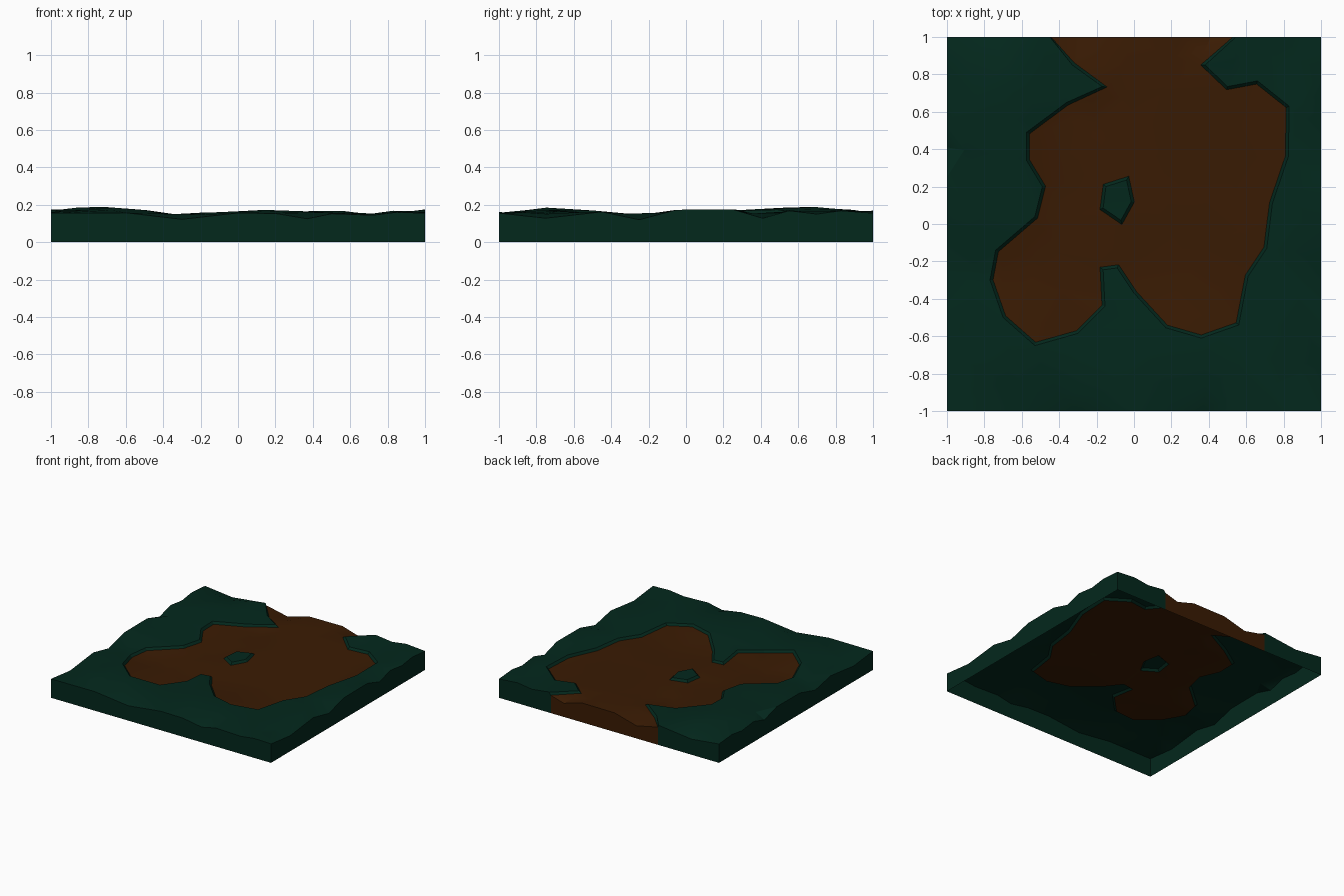
import bpy, bmesh, math, random
from mathutils import Vector
from mathutils.geometry import delaunay_2d_cdt

cube = bpy.data.objects.get("Cube")
if cube:
    bpy.data.objects.remove(cube)
random.seed(4)


def make_material(name, color):
    mat = bpy.data.materials.new(name)
    mat.use_nodes = True
    mat.diffuse_color = (*color, 1)
    mat.node_tree.nodes["Principled BSDF"].inputs["Base Color"].default_value = (*color, 1)
    return mat


GRASS, DIRT = 0, 1
materials = [make_material("dark green grass", (.001, .021, .012)),
             make_material("brown dirt", (.042, .011, .001))]

# Border of the dirt clearing, from the back edge round to the back edge again
border = [Vector(p) for p in (
    (-.46, 1), (-.33, .85), (-.17, .735), (-.36, .65), (-.575, .49), (-.575, .34),
    (-.49, .2), (-.53, .04), (-.74, -.14), (-.77, -.3), (-.7, -.5), (-.53, -.65),
    (-.3, -.585), (-.155, -.44), (-.165, -.245), (-.09, -.235), (0, -.37), (.17, -.555),
    (.36, -.61), (.56, -.54), (.61, -.28), (.71, -.13), (.74, .11), (.825, .36),
    (.83, .63), (.66, .765), (.5, .735), (.38, .85), (.545, 1))]
# Small grass island, clockwise so that its lip falls outwards
island = [Vector(p) for p in ((-.15, .2), (-.04, .235), (-.015, .12), (-.07, .02), (-.165, .085))]

# Height profiles: highest ground across x and across y, and the rim heights
ridge_x = [(-1, .18), (-.85, .195), (-.57, .185), (-.3, .154), (-.15, .177), (.13, .188),
           (.4, .174), (.7, .148), (.85, .165), (1, .18)]
ridge_y = [(-1, .155), (-.75, .185), (-.45, .175), (-.27, .152), (-.05, .178), (.25, .182),
           (.41, .197), (.55, .189), (.7, .188), (.82, .194), (1, .155)]
rim = [(-1, .155), (-.75, .128), (-.45, .162), (-.25, .12), (-.05, .173), (.25, .175),
       (.41, .128), (.55, .168), (.7, .15), (.83, .168), (1, .155)]
front_rim = [(-1, .155), (-.6, .157), (-.3, .122), (0, .156), (.2, .153), (.37, .125),
             (.5, .152), (.72, .144), (.85, .16), (1, .155)]
LIP, DROP = .016, .016


def sample(profile, t):
    for (a, za), (b, zb) in zip(profile, profile[1:]):
        if t <= b:
            return za + (zb - za) * (t - a) / (b - a)
    return profile[-1][1]


def ground(x, y):
    hollow = .027 * max(0, 1 - x * x - y * y)
    inner = min(sample(ridge_x, x), sample(ridge_y, y)) - hollow
    inner -= .002 * (1 + math.sin(7 * x + 5 * y))
    if abs(y) >= abs(x):
        edge = sample(rim if y > 0 else front_rim, x)
    else:
        edge = sample(rim, y)
    weight = max(0, 1 - (1 - max(abs(x), abs(y))) / .16)
    return inner + (edge - inner) * weight


def offset(points, closed):
    """Shift a path to its left by the width of the lip."""
    result = []
    count = len(points)
    for i, p in enumerate(points):
        if not closed and i in (0, count - 1):
            result.append(Vector((p.x + (LIP if i == 0 else -LIP), p.y)))
            continue
        d1 = (p - points[i - 1]).normalized()
        d2 = (points[(i + 1) % count] - p).normalized()
        n1, n2 = Vector((-d1.y, d1.x)), Vector((-d2.y, d2.x))
        result.append(p + (n1 + n2) * LIP / max(.6, 1 + n1.dot(n2)))
    return result


def inside(p, polygon):
    hit = False
    for a, b in zip(polygon, polygon[1:] + polygon[:1]):
        if (a.y > p.y) != (b.y > p.y) and p.x < a.x + (b.x - a.x) * (p.y - a.y) / (b.y - a.y):
            hit = not hit
    return hit


dirt_border = offset(border, False)
island_foot = offset(island, True)

# Plan of the tile: constrained paths, rim points and scattered ground points
points, edges = [], []


def add_path(path, closed):
    start = len(points)
    points.extend(path)
    edges.extend((start + i, start + i + 1) for i in range(len(path) - 1))
    if closed:
        edges.append((start + len(path) - 1, start))


add_path(border, False)
add_path(dirt_border, False)
add_path(island, True)
add_path(island_foot, True)
for t, _ in rim:
    points.append(Vector((t, 1)))
for t, _ in rim[:-1]:
    points += [Vector((1, t)), Vector((-1, t))]
for t, _ in front_rim[1:]:
    points.append(Vector((t, -1)))
paths = border + dirt_border + island + island_foot
for i in range(11):
    for j in range(11):
        p = Vector((-.88 + i * .176 + random.uniform(-.05, .05),
                    -.88 + j * .176 + random.uniform(-.05, .05)))
        if min((p - q).length for q in paths) > .07:
            points.append(p)

flat_verts, _, flat_faces, *_ = delaunay_2d_cdt(points, edges, [], 0, .0001)

# Ground surface, with the dirt sunk below the grass
bm = bmesh.new()
verts = [bm.verts.new((p.x, p.y, 0)) for p in flat_verts]
sunk = set()
for indices in flat_faces:
    face = bm.faces.new([verts[i] for i in indices])
    middle = face.calc_center_median().xy
    if inside(middle, dirt_border) and not inside(middle, island_foot):
        face.material_index = DIRT
        sunk.update(face.verts)
for v in verts:
    v.co.z = ground(v.co.x, v.co.y) - (DROP if v in sunk else 0)
bm.normal_update()
for face in bm.faces:
    if face.normal.z < 0:
        face.normal_flip()

# Outer walls down to the open underside, each in the colour of the ground above
feet = {}
for edge in [e for e in bm.edges if e.is_boundary]:
    loop = edge.link_loops[0]
    a, b = loop.vert, loop.link_loop_next.vert
    for v in (a, b):
        if v not in feet:
            feet[v] = bm.verts.new((v.co.x, v.co.y, 0))
    wall = bm.faces.new((b, a, feet[a], feet[b]))
    wall.material_index = loop.face.material_index

mesh = bpy.data.meshes.new("ground_tile")
bm.to_mesh(mesh)
bm.free()
for mat in materials:
    mesh.materials.append(mat)
tile = bpy.data.objects.new("ground_tile", mesh)
bpy.context.collection.objects.link(tile)
bpy.context.view_layer.objects.active = tile
tile.select_set(True)
bpy.ops.object.shade_smooth_by_angle(angle=math.radians(25))
